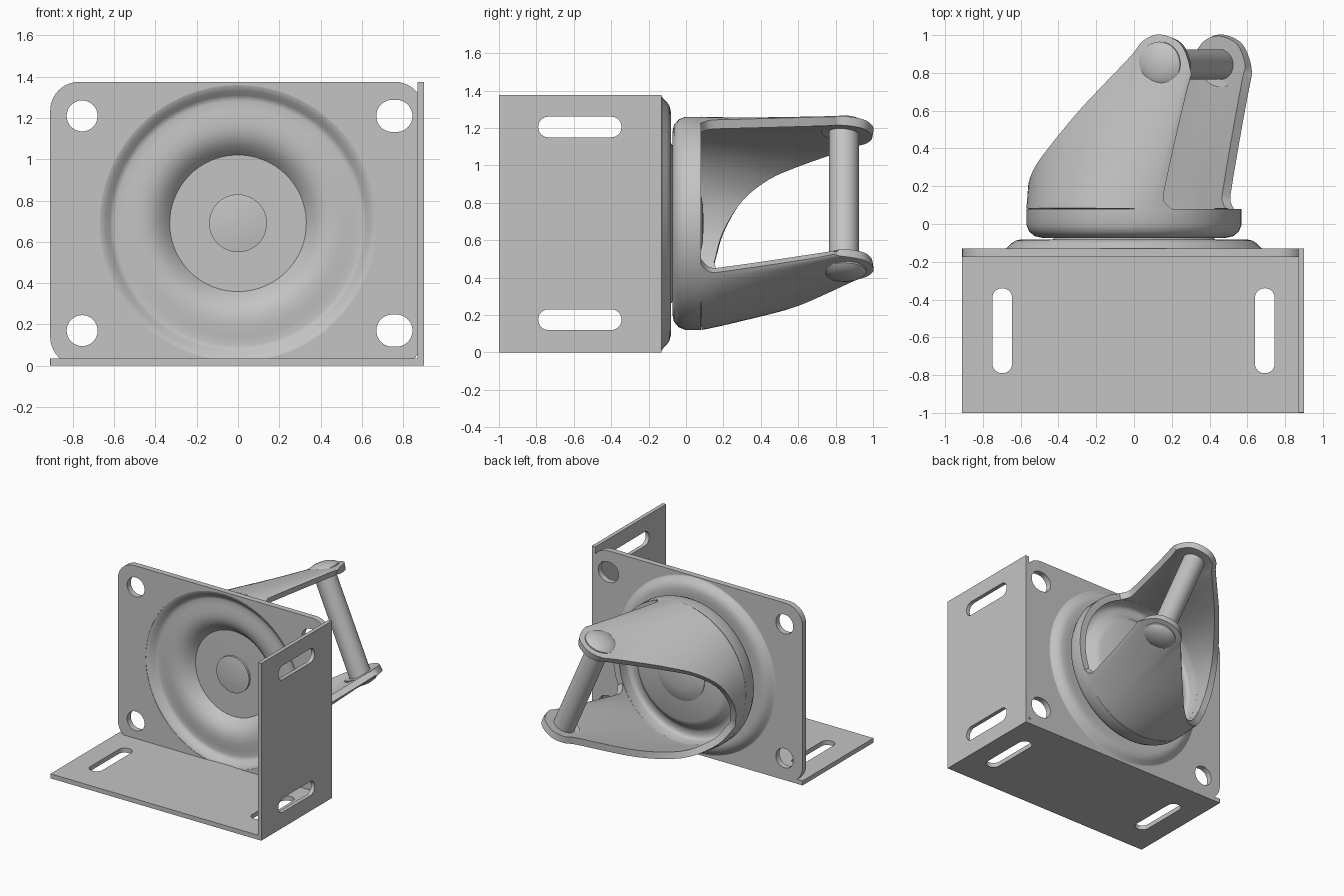
import bpy, bmesh, math
from mathutils import Matrix, Vector

cube = bpy.data.objects.get("Cube")
if cube:
    bpy.data.objects.remove(cube, do_unlink=True)

steel = bpy.data.materials.new("grey steel")
steel.use_nodes = True
GREY = (0.55, 0.55, 0.55, 1)
steel.diffuse_color = GREY
steel.node_tree.nodes["Principled BSDF"].inputs["Base Color"].default_value = GREY


def frame(u, v, w, origin):
    m = Matrix((u, v, w)).transposed().to_4x4()
    m.translation = origin
    return m


HUB_Z = 0.69
SWIVEL = math.radians(23.5)
C, S = math.cos(SWIVEL), math.sin(SWIVEL)
UPRIGHT = frame((1, 0, 0), (0, 0, 1), (0, -1, 0), (0, -0.1525, 0))
SIDE = frame((0, 1, 0), (0, 0, 1), (1, 0, 0), (0.885, 0, 0))
FLAT = Matrix.Translation((0, 0, 0.0175))
# swivel frame: x = caster offset, y = pin direction, z = away from the plate
FORK = frame((C, 0, S), (S, 0, -C), (0, 1, 0), (0, 0, HUB_Z))


def finish(obj, matrix, angle=35):
    bpy.context.collection.objects.link(obj)
    obj.matrix_world = matrix
    bpy.ops.object.select_all(action='DESELECT')
    obj.select_set(True)
    bpy.context.view_layer.objects.active = obj
    bpy.ops.object.convert(target='MESH')
    obj = bpy.context.object
    obj.data.materials.clear()
    obj.data.materials.append(steel)
    bpy.ops.object.shade_smooth_by_angle(angle=math.radians(angle))
    return obj


def rounded(x0, x1, y0, y1, r, n=10):
    """Outline of a rectangle with round corners; also makes slots and circles."""
    pts = []
    corners = ((x1 - r, y1 - r), (x0 + r, y1 - r), (x0 + r, y0 + r), (x1 - r, y0 + r))
    for q, (cx, cy) in enumerate(corners):
        for i in range(n + 1):
            a = (q + i / n) * math.pi / 2
            pts.append((cx + r * math.cos(a), cy + r * math.sin(a)))
    return pts


def sheet(name, outlines, thickness, matrix):
    curve = bpy.data.curves.new(name, 'CURVE')
    curve.dimensions = '2D'
    curve.fill_mode = 'BOTH'
    curve.extrude = thickness / 2
    for pts in outlines:
        spline = curve.splines.new('POLY')
        spline.points.add(len(pts) - 1)
        for p, (x, y) in zip(spline.points, pts):
            p.co = (x, y, 0, 1)
        spline.use_cyclic_u = True
    return finish(bpy.data.objects.new(name, curve), matrix)


def mesh_object(name, bm, matrix, thickness=0):
    bmesh.ops.remove_doubles(bm, verts=bm.verts, dist=0.0005)
    bmesh.ops.recalc_face_normals(bm, faces=bm.faces)
    mesh = bpy.data.meshes.new(name)
    bm.to_mesh(mesh)
    bm.free()
    obj = bpy.data.objects.new(name, mesh)
    if thickness:
        mod = obj.modifiers.new("thickness", 'SOLIDIFY')
        mod.thickness = thickness
        mod.offset = 0
    return finish(obj, matrix)


def lathe(name, profile, matrix, thickness=0, steps=64):
    bm = bmesh.new()
    vs = [bm.verts.new((r, 0, h)) for r, h in profile]
    es = [bm.edges.new(pair) for pair in zip(vs, vs[1:])]
    bmesh.ops.spin(bm, geom=vs + es, cent=(0, 0, 0), axis=(0, 0, 1),
                   angle=2 * math.pi, steps=steps)
    return mesh_object(name, bm, matrix, thickness)


# Upright mounting plate with four bolt holes and an opening for the raceway
outlines = [rounded(-0.91, 0.90, 0, 1.375, 0.14), rounded(-0.67, 0.67, 0.02, 1.36, 0.67, 16)]
for z in (0.17, 1.21):
    outlines.append(rounded(-0.83, -0.68, z - 0.075, z + 0.075, 0.075))
    outlines.append(rounded(0.67, 0.845, z - 0.078, z + 0.078, 0.078))
sheet("mounting_plate", outlines, 0.045, UPRIGHT)

# Bottom and side flanges with slots
sheet("bottom_flange", [rounded(-0.91, 0.90, -1, -0.13, 0.001, 1),
                        rounded(-0.75, -0.645, -0.79, -0.34, 0.052),
                        rounded(0.64, 0.745, -0.79, -0.34, 0.052)], 0.035, FLAT)
sheet("side_flange", [rounded(-1, -0.13, 0, 1.375, 0.001, 1),
                      rounded(-0.79, -0.345, 0.12, 0.23, 0.054),
                      rounded(-0.79, -0.345, 1.15, 1.26, 0.054)], 0.03, SIDE)

# Pressed raceway of the plate, with a flat floor in the middle
lathe("plate_raceway", [(0.682, -0.1525), (0.672, -0.151), (0.655, -0.14), (0.635, -0.12),
                        (0.618, -0.108), (0.595, -0.103), (0.55, -0.107), (0.50, -0.112),
                        (0.46, -0.112), (0.425, -0.103), (0.395, -0.085), (0.365, -0.055),
                        (0.34, -0.028), (0, -0.028)], FORK, 0.044)

# Round pan at the root of the fork
lathe("fork_pan", [(0.545, 0.08), (0.545, 0.0), (0.535, -0.025), (0.515, -0.042),
                   (0.485, -0.048), (0.45, -0.045), (0.42, -0.03), (0.38, 0.015),
                   (0.35, 0.03), (0, 0.03)], FORK, 0.05)

# Centre rivet: shallow cone in front, domed head behind
lathe("rivet_front", [(0, -0.04), (0.14, -0.04), (0.14, -0.065), (0, -0.085)], FORK)
lathe("rivet_back", [(0, 0.03), (0.2, 0.03), (0.2, 0.06), (0.16, 0.078),
                     (0.1, 0.09), (0, 0.095)], FORK)

# Fork wall: lofted from the pan rim up to the curved edge, half of it then mirrored
# Each point: angle on the rim, then offset, half width and height of the edge
EDGE = [Vector(p) for p in (
    (180, -0.55, 0, 0.15), (160, -0.51, 0.17, 0.20), (140, -0.40, 0.32, 0.31),
    (122, -0.26, 0.385, 0.45), (108, -0.12, 0.40, 0.60), (96, 0.03, 0.395, 0.75),
    (84, 0.18, 0.385, 0.90), (77, 0.24, 0.385, 0.97), (70, 0.33, 0.385, 1.0),
    (63, 0.44, 0.385, 0.955), (57, 0.49, 0.385, 0.85), (52, 0.485, 0.385, 0.78))]
ROWS = (0, 0.03, 0.06, 0.1, 0.25, 0.45, 0.65, 0.85, 1)


def smooth_path(pts, n=4):
    ext = [2 * pts[0] - pts[1]] + pts + [2 * pts[-1] - pts[-2]]
    out = []
    for a, b, c, d in zip(ext, ext[1:], ext[2:], ext[3:]):
        for i in range(n):
            t = i / n
            out.append(0.5 * (2 * b + (c - a) * t + (2 * a - 5 * b + 4 * c - d) * t * t
                              + (3 * b - a - 3 * c + d) * t ** 3))
    return out + [pts[-1]]


half = []
for angle, u, v, w in smooth_path(EDGE):
    a = math.radians(angle)
    rim = Vector((0.545 * math.cos(a), 0.545 * math.sin(a), 0.08))
    column = []
    for t in ROWS:
        p = rim.lerp(Vector((u, v, w)), t ** 1.1)
        p.z = rim.z + (w - rim.z) * t
        if angle < 53:  # flared foot of the front edge
            p += Vector((0.05, -0.04, 0)) * max(0, 1 - t / 0.1) ** 2
        column.append(p)
    half.append(column)
columns = [[Vector((p.x, -p.y, p.z)) for p in col] for col in reversed(half[1:])] + half
bm = bmesh.new()
grid = [[bm.verts.new(p) for p in col] for col in columns]
for c0, c1 in zip(grid, grid[1:]):
    for j in range(len(ROWS) - 1):
        bm.faces.new((c0[j], c1[j], c1[j + 1], c0[j + 1]))
mesh_object("fork_wall", bm, FORK, 0.05)

# Wheel pin with a domed head on each cheek
for sign, side in ((1, "lower"), (-1, "upper")):
    axis = FORK @ Matrix.Translation((0.33, 0, 0.845)) @ Matrix.Rotation(-sign * math.pi / 2, 4, 'X')
    lathe("pin_head_" + side, [(0, 0.39), (0.12, 0.39), (0.12, 0.425), (0.1, 0.442),
                               (0.06, 0.457), (0, 0.462)], axis, steps=32)
    if sign == 1:
        lathe("wheel_pin", [(0, -0.4), (0.08, -0.4), (0.08, 0.4), (0, 0.4)], axis, steps=32)
